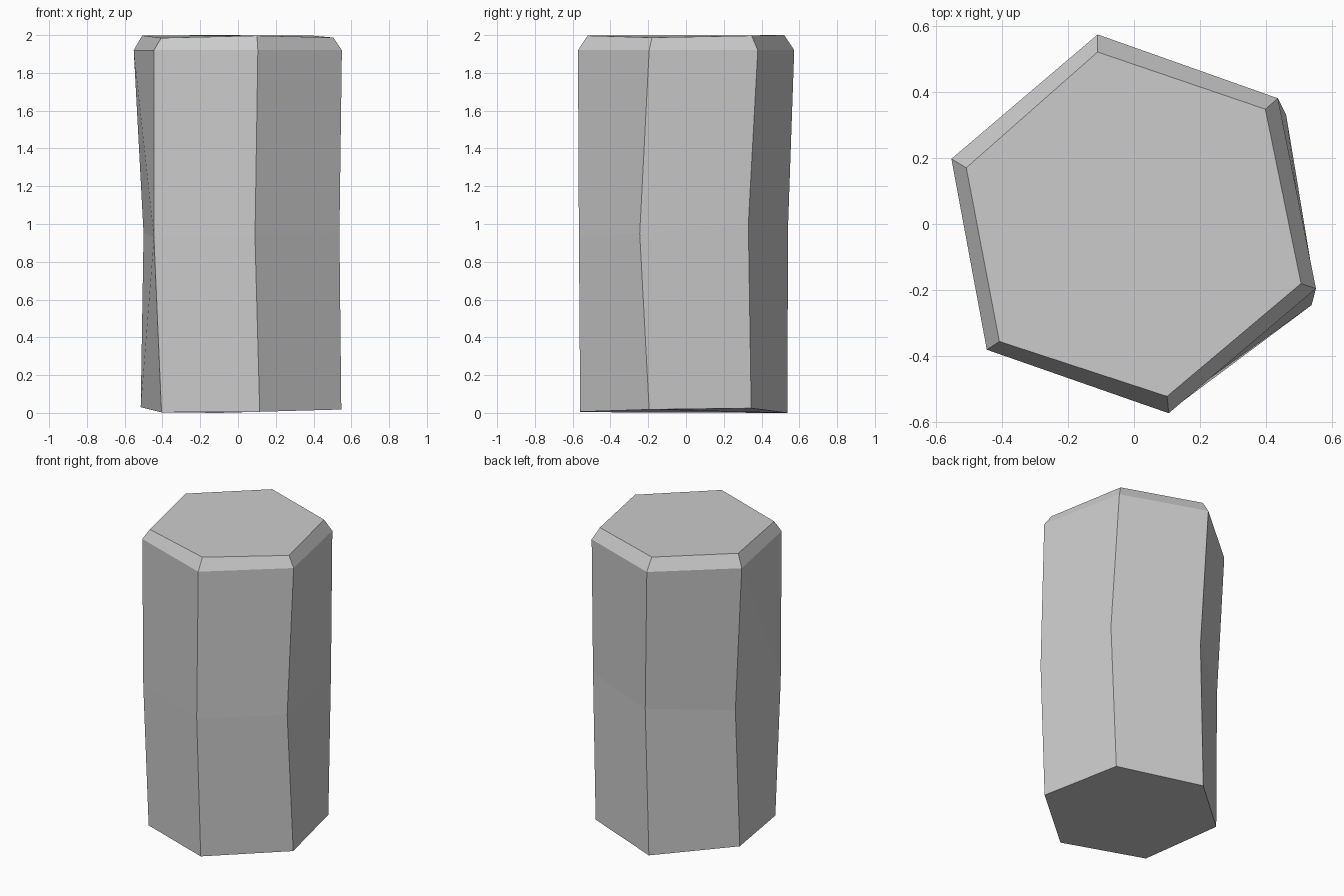
import bpy, bmesh

if "Cube" in bpy.data.objects:
    bpy.data.objects.remove(bpy.data.objects["Cube"])

# Six-sided cross-sections from the foot to the bevelled top, counter-clockwise from front left
rings = [
    # foot, slightly uneven
    [(-.405, -.37, .003), (.115, -.56, .006), (.547, -.195, .018),
     (.43, .345, .025), (-.10, .537, 0), (-.515, .165, .03)],
    # bent middle
    [(-.445, -.37, .93), (.09, -.567, .93), (.537, -.245, .95),
     (.46, .33, 1.0), (-.075, .54, .98), (-.50, .19, .95)],
    # shoulder
    [(-.445, -.38, 1.92), (.105, -.572, 1.92), (.55, -.195, 1.92),
     (.435, .38, 1.92), (-.11, .573, 1.92), (-.552, .197, 1.92)],
    # top cap
    [(-.407, -.355, 1.985), (.10, -.521, 1.997), (.505, -.18, 1.987),
     (.397, .347, 1.997), (-.11, .52, 2.0), (-.507, .17, 1.998)],
]

bm = bmesh.new()
loops = [[bm.verts.new(p) for p in ring] for ring in rings]

# Sides and bevel
for low, high in zip(loops, loops[1:]):
    for i in range(6):
        j = (i + 1) % 6
        bm.faces.new((low[i], low[j], high[j], high[i]))

# Crease across the twisted left side
left = bm.faces.get((loops[1][5], loops[1][0], loops[2][0], loops[2][5]))
bmesh.utils.face_split(left, loops[1][0], loops[2][5])

# Underside and top
bm.faces.new(loops[0][::-1])
bm.faces.new(loops[-1])
bmesh.ops.recalc_face_normals(bm, faces=bm.faces[:])

mesh = bpy.data.meshes.new("stone_column")
bm.to_mesh(mesh)
bm.free()
column = bpy.data.objects.new("stone_column", mesh)
bpy.context.collection.objects.link(column)
